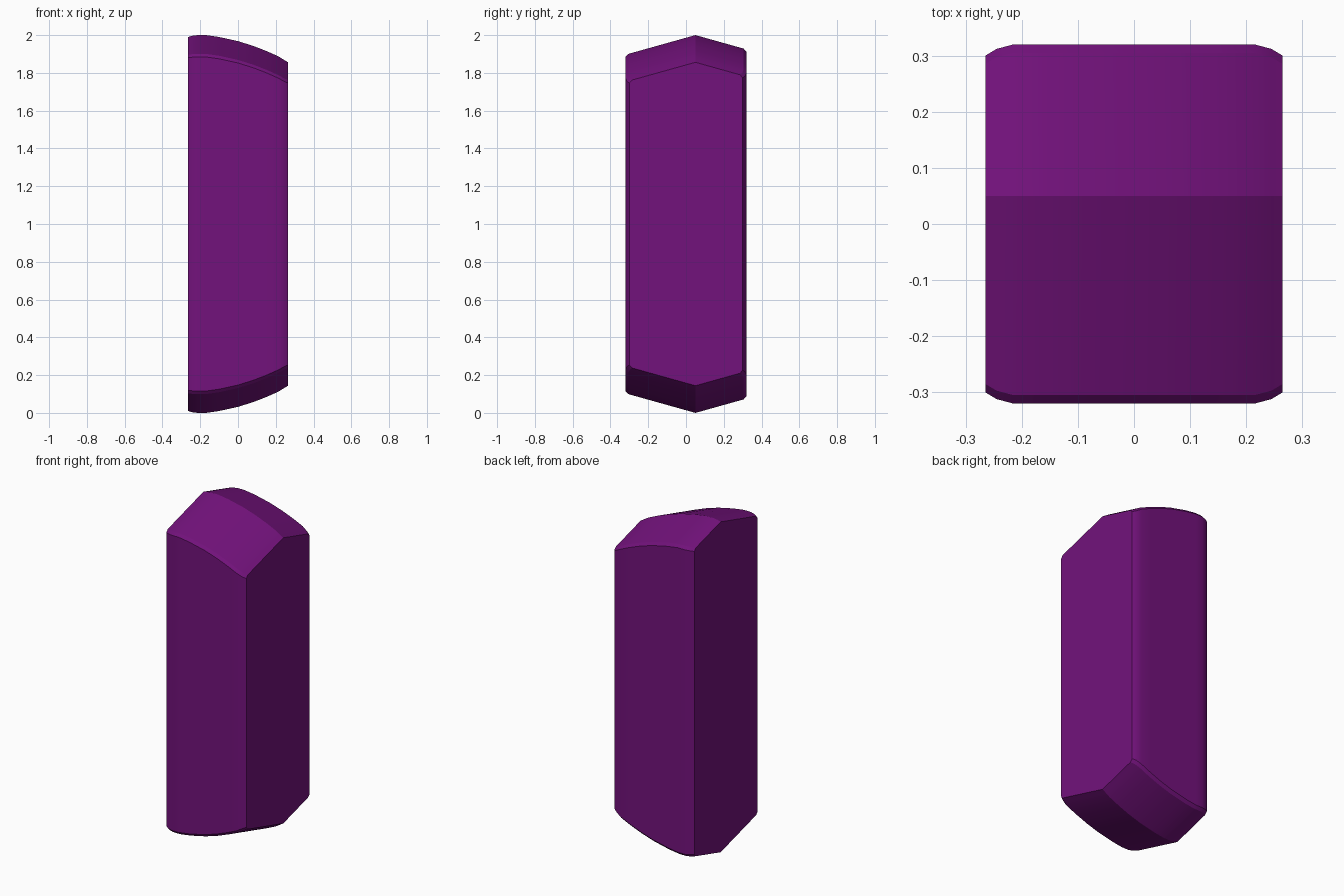
import bpy, bmesh

if "Cube" in bpy.data.objects:
    bpy.data.objects.remove(bpy.data.objects["Cube"])

# Crown line of the top (x, z); the bottom mirrors it about z = 1
CROWN = [(-0.265, 1.99), (-0.245, 1.996), (-0.215, 2.0), (-0.17, 2.0), (-0.1, 1.99),
         (0.0, 1.968), (0.08, 1.943), (0.15, 1.916), (0.215, 1.887),
         (0.245, 1.868), (0.265, 1.856)]
RIDGE_Y = 0.05
SLOPE = 0.28


def half_depth(x):
    """Plan outline with softened vertical corners."""
    a = abs(x)
    return 0.30 if a > 0.26 else 0.312 if a > 0.24 else 0.32


def section(x, z):
    """Closed yz loop: gabled top, gabled bottom, small edge bevels."""
    d = half_depth(x)
    b = d - 0.015
    roof = lambda y: z - SLOPE * abs(y - RIDGE_Y)
    top = [(-d, roof(-d) - 0.012), (-b, roof(-b)), (RIDGE_Y, z),
           (b, roof(b)), (d, roof(d) - 0.012)]
    return top + [(y, 2 - h) for y, h in reversed(top)]


# Crystal-like block lofted along x
bm = bmesh.new()
rings = [[bm.verts.new((x, y, h)) for y, h in section(x, z)] for x, z in CROWN]
for a, b in zip(rings, rings[1:]):
    for i in range(len(a)):
        j = (i + 1) % len(a)
        bm.faces.new((a[i], a[j], b[j], b[i]))
bm.faces.new(rings[0])
bm.faces.new(rings[-1])
bmesh.ops.recalc_face_normals(bm, faces=bm.faces)
mesh = bpy.data.meshes.new("gabled_block")
bm.to_mesh(mesh)
bm.free()
block = bpy.data.objects.new("gabled_block", mesh)
bpy.context.collection.objects.link(block)

# Purple surface
mat = bpy.data.materials.new("purple")
mat.diffuse_color = (0.17, 0.006, 0.2, 1)
mat.use_nodes = True
mat.node_tree.nodes["Principled BSDF"].inputs["Base Color"].default_value = mat.diffuse_color
mesh.materials.append(mat)

# Smooth curve, crisp ridges
bpy.context.view_layer.objects.active = block
block.select_set(True)
bpy.ops.object.shade_smooth_by_angle(angle=0.45)
